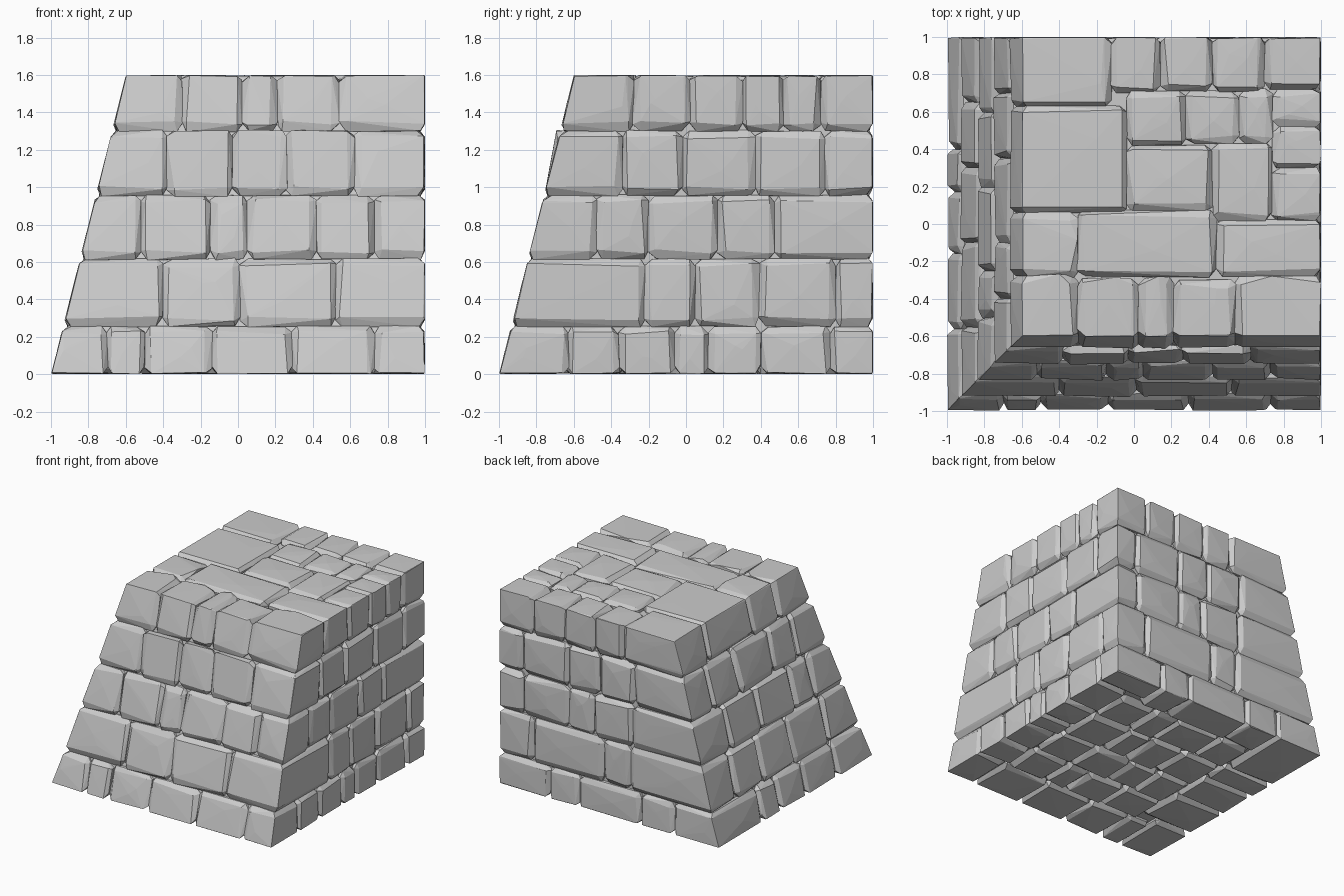
import bpy, bmesh, random
from mathutils import Vector

if "Cube" in bpy.data.objects:
    bpy.data.objects.remove(bpy.data.objects["Cube"])

random.seed(7)
rnd = random.uniform
TOP = 1.6


def slope(z):
    # battered left and front faces
    return -1 + 0.25 * z


def hull(points):
    bm = bmesh.new()
    vs = [bm.verts.new(p) for p in points]
    bmesh.ops.convex_hull(bm, input=vs)
    bmesh.ops.delete(bm, geom=[v for v in bm.verts if not v.link_faces], context='VERTS')
    bmesh.ops.recalc_face_normals(bm, faces=bm.faces[:])
    me = bpy.data.meshes.new("stone")
    bm.to_mesh(me)
    bm.free()
    return me


def stone(x0, x1, y0, y1, z0, z1):
    # one chiselled stone; x0 / y0 = None means it reaches the battered face
    lo, hi = (x0, y0, z0), (x1, y1, z1)
    outer = {(0, 0): x0 is None, (0, 1): x1 == 1, (1, 0): y0 is None,
             (1, 1): y1 == 1, (2, 0): z0 == 0, (2, 1): z1 == TOP}

    def place(side, off):
        z = z1 - off[2] if side[2] else z0 + off[2]
        p = [0, 0, z]
        for a in (0, 1):
            low = slope(z) if lo[a] is None else lo[a]
            p[a] = hi[a] - off[a] if side[a] else low + off[a]
        return p

    pts = []
    for f in range(3):
        for n in range(8):
            side = (n & 1, n >> 1 & 1, n >> 2 & 1)
            f_out = outer[f, side[f]]
            off = [0, 0, 0]
            off[f] = rnd(0, 0.01) if f_out else rnd(-0.006, 0.003)
            for a in range(3):
                if a == f:
                    continue
                if f_out and outer[a, side[a]]:
                    off[a] = rnd(0.003, 0.012)
                elif a == 2 and side[2] == 0:
                    off[a] = rnd(0.03, 0.055)
                else:
                    off[a] = rnd(0.02, 0.045)
            pts.append(place(side, off))
        # slight bulge that breaks outer faces into facets
        for s in (0, 1):
            if outer[f, s]:
                for _ in range(2):
                    off = [0, 0, 0]
                    side = [0, 0, 0]
                    side[f] = s
                    for a in range(3):
                        if a != f:
                            low = -0.8 if lo[a] is None else lo[a]
                            off[a] = (hi[a] - low) * rnd(0.3, 0.7)
                    off[f] = rnd(0, 0.003)
                    pts.append(place(side, off))
    return hull(pts)


def ring(z0, z1, front, right, back, left):
    # perimeter stones of one course, corner stones shared by two faces
    out = []
    for joints, is_front in ((front, True), (back, False)):
        xs = [None] + joints + [1]
        for i in range(len(xs) - 1):
            first, last = i == 0, i == len(xs) - 2
            k = 0 if is_front else -1
            inner = left[k] if first else right[k] if last else (-0.65 if is_front else 0.7)
            ys = (None, inner) if is_front else (inner, 1)
            out.append(stone(xs[i], xs[i + 1], *ys, z0, z1))
    for a, b in zip(left, left[1:]):
        out.append(stone(None, -0.55, a, b, z0, z1))
    for a, b in zip(right, right[1:]):
        out.append(stone(0.7, 1, a, b, z0, z1))
    return out


stones = []
# four lower courses
stones += ring(0, 0.255, [-0.7, -0.5, -0.14, 0.29, 0.73], [-0.63, -0.36, -0.06, 0.12, 0.4, 0.77],
               [-0.58, -0.28, 0.28, 0.55], [-0.56, -0.16, 0.17, 0.4])
stones += ring(0.255, 0.615, [-0.4, 0.01, 0.52], [-0.22, 0.05, 0.39, 0.8],
               [-0.18, 0.06, 0.7], [-0.55, -0.1, 0.3, 0.65])
stones += ring(0.615, 0.955, [-0.52, -0.15, 0.05, 0.42, 0.73], [-0.48, -0.2, 0.17, 0.47],
               [-0.2, 0.15, 0.38, 0.79], [-0.5, -0.25, 0.2, 0.6])
stones += ring(0.955, 1.3, [-0.38, -0.03, 0.26, 0.62], [-0.34, -0.02, 0.37, 0.74],
               [-0.22, 0.1, 0.38, 0.8], [-0.4, -0.1, 0.35, 0.7])

# underside paving inside the bottom ring
ys = [-0.65, -0.33, 0.0, 0.36, 0.7]
for a, b in zip(ys, ys[1:]):
    xs = [-0.55, -0.25 + rnd(-0.1, 0.1), 0.08 + rnd(-0.1, 0.1), 0.4 + rnd(-0.1, 0.1), 0.7]
    for c, d in zip(xs, xs[1:]):
        stones.append(stone(c, d, a, b, 0, 0.2))

# top course, stones read from the plan
N = None
plan = [(N, -.3, N, -.28), (-.3, .02, N, -.29), (.02, .21, N, -.29), (.21, .54, N, -.3), (.54, 1, N, -.28),
        (N, -.3, -.28, .06), (-.3, .44, -.28, .07), (.44, 1, -.28, .02),
        (N, -.04, .06, .63), (-.04, .42, .07, .42), (.42, .74, .02, .43),
        (.74, 1, .02, .3), (.74, 1, .3, .52), (.74, 1, .52, .72),
        (-.04, .28, .42, .71), (.28, .56, .43, .71), (.56, .74, .43, .72),
        (N, -.12, .63, 1), (-.12, .14, .7, 1), (.14, .42, .71, 1), (.42, .7, .71, 1), (.7, 1, .72, 1)]
stones += [stone(*r, 1.3, TOP) for r in plan]

# all stones in one mesh
bm = bmesh.new()
for me in stones:
    bm.from_mesh(me)
    bpy.data.meshes.remove(me)
raw = bpy.data.meshes.new("stones")
bm.to_mesh(raw)
bm.free()
stones_ob = bpy.data.objects.new("stones", raw)
bpy.context.collection.objects.link(stones_ob)

# mortar core filling the joints
g = 0.048
core_me = hull([(x if x > 0 else slope(z) + g, y if y > 0 else slope(z) + g, z)
                for z in (g, TOP - g) for x in (-1, 1 - g) for y in (-1, 1 - g)])
core = bpy.data.objects.new("stone_block", core_me)
bpy.context.collection.objects.link(core)

# weld stones and core into one outer shell
mod = core.modifiers.new("union", 'BOOLEAN')
mod.operation = 'UNION'
mod.solver = 'EXACT'
mod.use_self = True
mod.object = stones_ob
dg = bpy.context.evaluated_depsgraph_get()
shell = bpy.data.meshes.new_from_object(core.evaluated_get(dg))
core.modifiers.clear()
check = bmesh.new()
check.from_mesh(shell)
volume = check.calc_volume()
check.free()
if 4.5 < volume < 5.4:
    core.data = shell
    bpy.data.objects.remove(stones_ob)
for p in core.data.polygons:
    p.use_smooth = False
